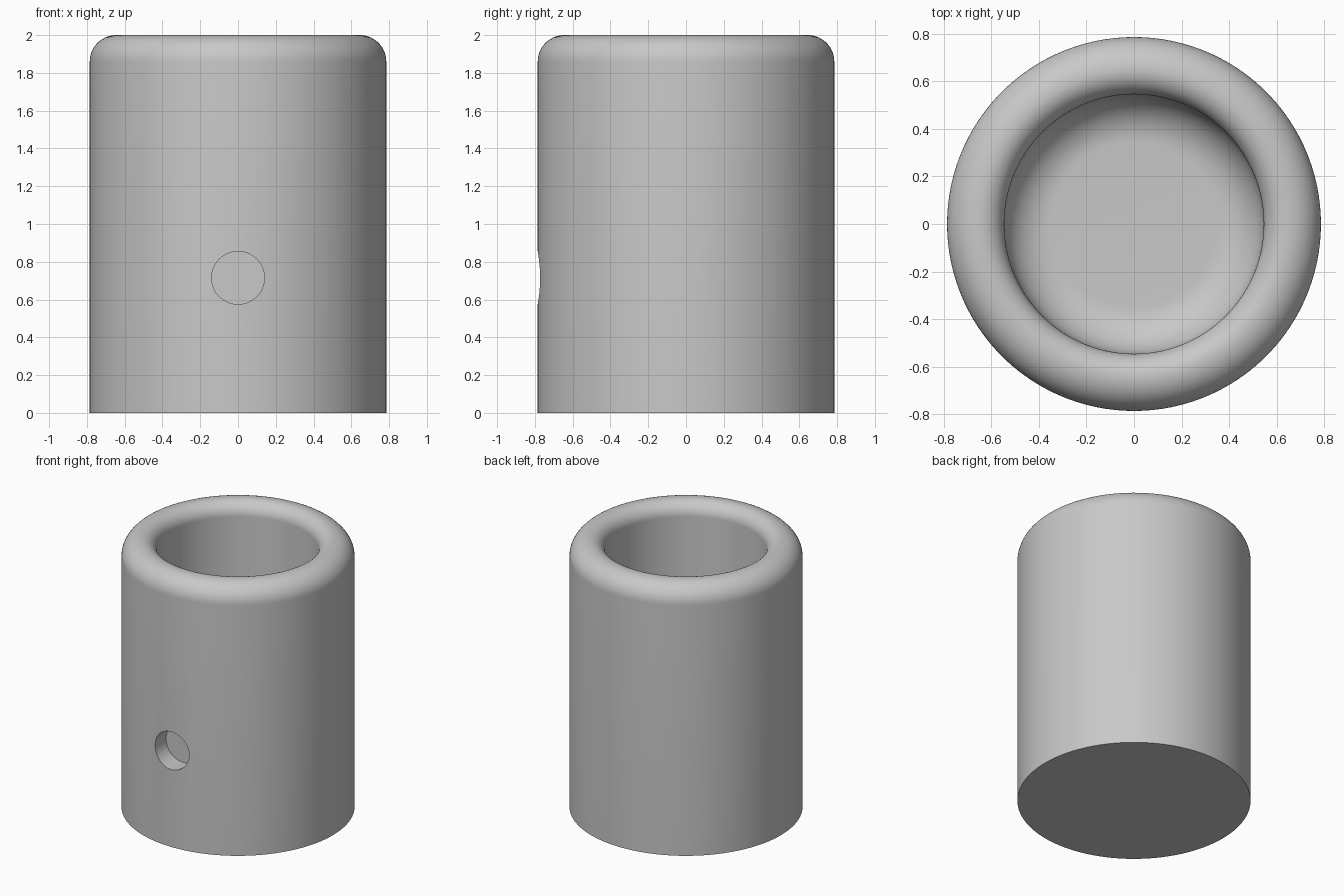
import bpy, bmesh
from math import sin, cos, pi
from mathutils import Matrix, Vector

cube = bpy.data.objects.get("Cube")
if cube:
    bpy.data.objects.remove(cube)

OUTER, BORE, HEIGHT, FLOOR = 0.785, 0.545, 2.0, 0.24
RIM_OUT, RIM_IN, FILLET = 0.14, 0.10, 0.20
HOLE_R, HOLE_Z, HOLE_DEPTH = 0.14, 0.715, 0.14
SEGMENTS = 160

grey = bpy.data.materials.new("plain grey")
grey.use_nodes = True
colour = (0.58, 0.58, 0.58, 1)
grey.diffuse_color = colour
grey.node_tree.nodes["Principled BSDF"].inputs["Base Color"].default_value = colour


def arc(cx, cz, r, start, end, steps=14):
    """Points of a rounded corner, angles in quarter turns."""
    angles = [(start + (end - start) * i / steps) * pi / 2 for i in range(steps + 1)]
    return [(cx + r * cos(a), cz + r * sin(a)) for a in angles]


def make_object(name, bm):
    bmesh.ops.recalc_face_normals(bm, faces=bm.faces)
    mesh = bpy.data.meshes.new(name)
    bm.to_mesh(mesh)
    bm.free()
    mesh.materials.append(grey)
    obj = bpy.data.objects.new(name, mesh)
    bpy.context.collection.objects.link(obj)
    return obj


# Cup body: base, outer wall, rounded rim, bore and filleted floor
profile = [(0, 0), (OUTER, 0)]
profile += arc(OUTER - RIM_OUT, HEIGHT - RIM_OUT, RIM_OUT, 0, 1)
profile += arc(BORE + RIM_IN, HEIGHT - RIM_IN, RIM_IN, 1, 2)[1:]
profile += arc(BORE - FILLET, FLOOR + FILLET, FILLET, 0, -1)
profile += [(0, FLOOR)]
bm = bmesh.new()
verts = [bm.verts.new((r, 0, z)) for r, z in profile]
edges = [bm.edges.new(pair) for pair in zip(verts, verts[1:])]
bmesh.ops.spin(bm, geom=verts + edges, cent=(0, 0, 0), axis=(0, 0, 1),
               angle=2 * pi, steps=SEGMENTS)
bmesh.ops.remove_doubles(bm, verts=bm.verts, dist=0.0005)
cup = make_object("cup_body", bm)

# Shallow round socket in the front wall
bm = bmesh.new()
length = HOLE_DEPTH + 0.2
place = (Matrix.Translation(Vector((0, -OUTER + HOLE_DEPTH - length / 2, HOLE_Z)))
         @ Matrix.Rotation(pi / 2, 4, "X"))
bmesh.ops.create_cone(bm, cap_ends=True, segments=64, radius1=HOLE_R,
                      radius2=HOLE_R, depth=length, matrix=place)
cutter = make_object("socket_cutter", bm)
cutter.hide_render = True

cut = cup.modifiers.new("front_socket", "BOOLEAN")
cut.operation = "DIFFERENCE"
cut.solver = "EXACT"
cut.object = cutter
bpy.ops.object.select_all(action="DESELECT")
bpy.context.view_layer.objects.active = cup
cup.select_set(True)
bpy.ops.object.modifier_apply(modifier=cut.name)
bpy.data.objects.remove(cutter)
bpy.ops.object.shade_smooth_by_angle(angle=pi / 6)
